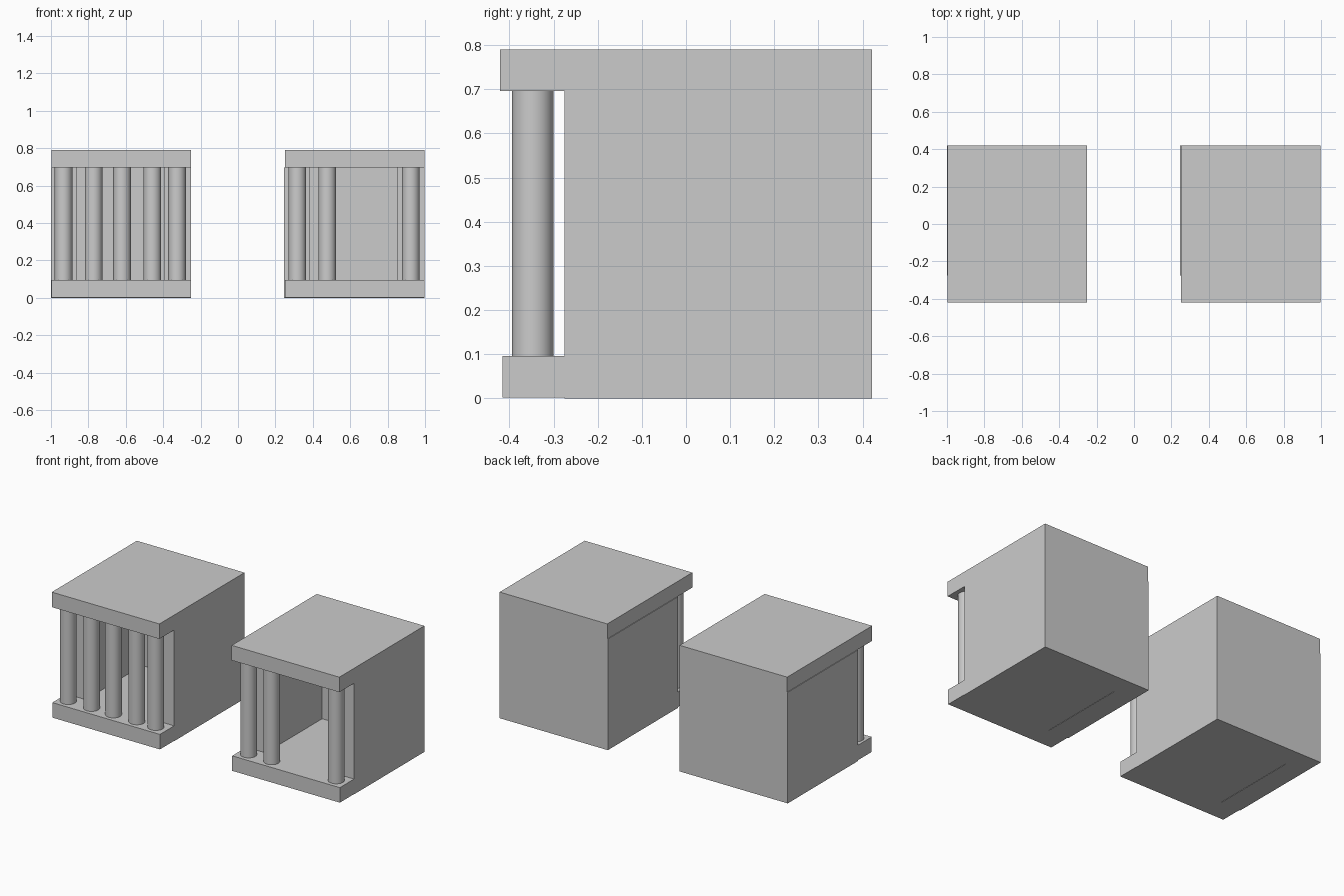
import bpy

if "Cube" in bpy.data.objects:
    bpy.data.objects.remove(bpy.data.objects["Cube"])


def box(name, x, y, z):
    """Box from (min, max) ranges."""
    bpy.ops.mesh.primitive_cube_add(
        size=1, location=[(a + b) / 2 for a, b in (x, y, z)])
    ob = bpy.context.object
    ob.name = name
    ob.scale = [b - a for a, b in (x, y, z)]
    bpy.ops.object.transform_apply(location=False, rotation=False, scale=True)
    return ob


def bar(name, x):
    """Round upright bar between the slabs."""
    bpy.ops.mesh.primitive_cylinder_add(
        vertices=32, radius=0.047, depth=0.61, location=(x, -0.347, 0.395))
    ob = bpy.context.object
    ob.name = name
    bpy.ops.object.shade_smooth_by_angle()


def cell(side, x0, bars):
    x1 = x0 + 0.75
    # Base and roof slabs
    box(side + "_floor_slab", (x0 + 0.004, x1), (-0.416, 0.285), (0.002, 0.096))
    box(side + "_roof_slab", (x0 + 0.004, x1), (-0.421, 0.421), (0.696, 0.79))
    # Side and back walls
    box(side + "_left_wall", (x0, x0 + 0.137), (-0.275, 0.285), (0, 0.696))
    box(side + "_right_wall", (x1 - 0.145, x1), (-0.275, 0.285), (0, 0.696))
    box(side + "_back_wall", (x0, x1), (0.285, 0.421), (0, 0.696))
    # Front bars
    for i, x in enumerate(bars):
        bar(f"{side}_bar_{i + 1}", x)


# Intact cell and cell with missing bars
cell("closed_cell", -1.0, (-0.933, -0.772, -0.62, -0.458, -0.326))
cell("broken_cell", 0.25 - 0.003, (0.317, 0.477, 0.924))
